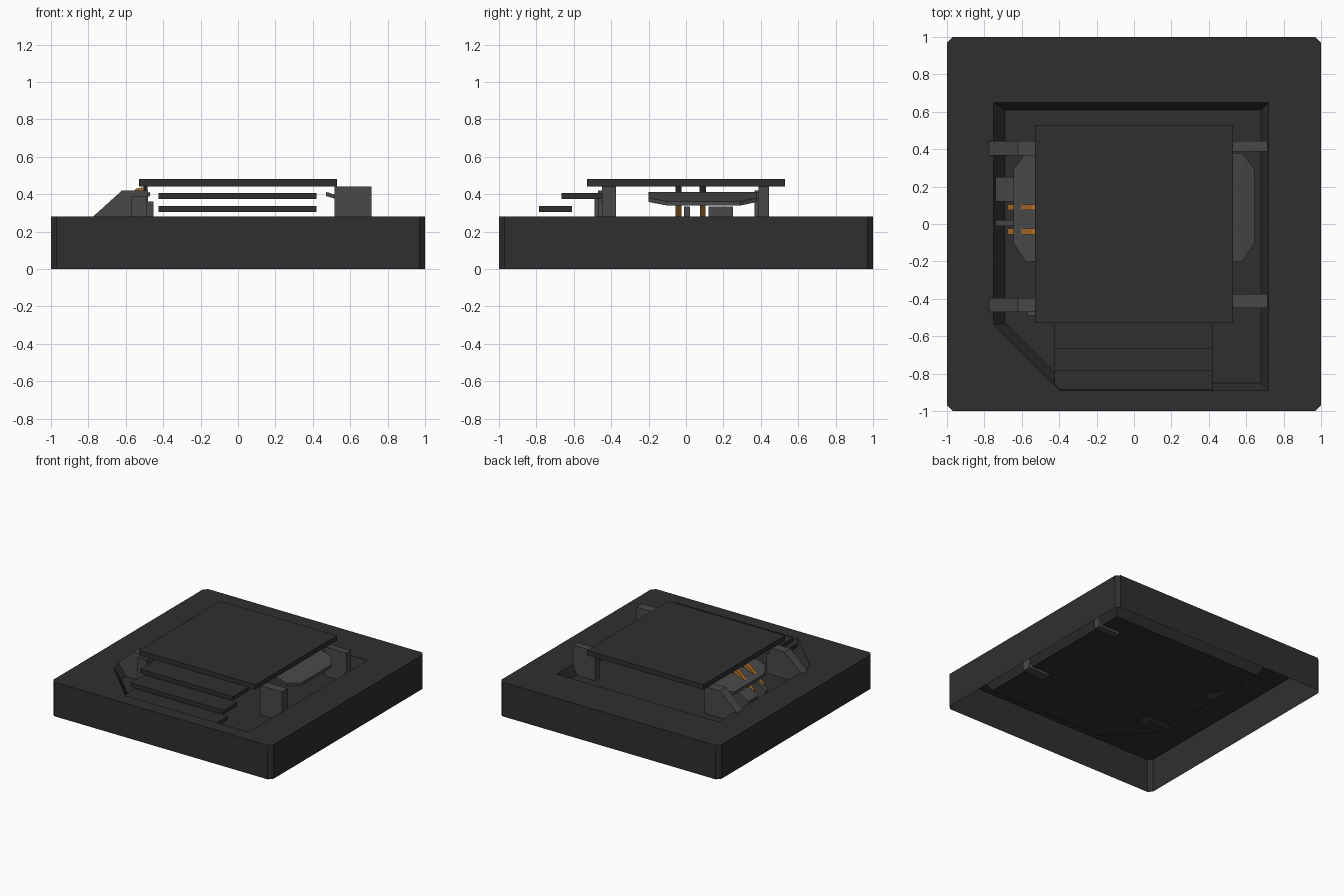
import bpy, bmesh
from mathutils import Vector

if "Cube" in bpy.data.objects:
    bpy.data.objects.remove(bpy.data.objects["Cube"])

def mat(name, c):
    m = bpy.data.materials.new(name)
    m.diffuse_color = (*c, 1)
    m.use_nodes = True
    m.node_tree.nodes["Principled BSDF"].inputs["Base Color"].default_value = m.diffuse_color
    return m

DARK = mat("charcoal", (.028, .028, .028))
GREY = mat("mid grey", (.065, .065, .065))
ORANGE = mat("copper orange", (.42, .16, .025))
BLACK = mat("near black", (.015, .015, .015))

def finish(bm, name, m, recalc=True):
    if recalc:
        bmesh.ops.recalc_face_normals(bm, faces=bm.faces)
    me = bpy.data.meshes.new(name)
    bm.to_mesh(me)
    bm.free()
    me.materials.append(m)
    ob = bpy.data.objects.new(name, me)
    bpy.context.collection.objects.link(ob)
    return ob

def loft(name, m, a, b):
    """Closed solid between two matching outlines of 3D points."""
    bm = bmesh.new()
    A = [bm.verts.new(p) for p in a]
    B = [bm.verts.new(p) for p in b]
    bm.faces.new(A)
    bm.faces.new(B[::-1])
    n = len(A)
    for i in range(n):
        j = (i + 1) % n
        bm.faces.new((A[i], B[i], B[j], A[j]))
    return finish(bm, name, m)

def box(name, m, x0, x1, y0, y1, z0, z1):
    q = [(x0, y0), (x1, y0), (x1, y1), (x0, y1)]
    return loft(name, m, [(*p, z0) for p in q], [(*p, z1) for p in q])

def side_profile(name, m, pts, y0, y1):
    """Extrude an x-z outline along y."""
    return loft(name, m, [(x, y0, z) for x, z in pts], [(x, y1, z) for x, z in pts])

# Base: open-bottomed shell with chamfered corners and a sunken pit
TOP, FLOOR, C = .28, .20, .03
outer = [(-1 + C, -1), (1 - C, -1), (1, -1 + C), (1, 1 - C),
         (1 - C, 1), (-1 + C, 1), (-1, 1 - C), (-1, -1 + C)]
rim = [(-.75, .65), (-.75, -.54), (-.4, -.89), (.72, -.89), (.72, .65)]
bed = [(-.69, .61), (-.69, -.53), (-.37, -.85), (.68, -.85), (.68, .61)]
bm = bmesh.new()

def ring(pts, z):
    return [bm.verts.new((x, y, z)) for x, y in pts]

def bridge(a, b):
    for i in range(len(a)):
        j = (i + 1) % len(a)
        bm.faces.new((a[i], a[j], b[j], b[i]))

o0, o1, r, f = ring(outer, 0), ring(outer, TOP), ring(rim, TOP), ring(bed, FLOOR)
bridge(o0, o1)
bridge(r, f)
bm.faces.new(f)
edges = [bm.edges.get((l[i], l[i - 1])) for l in (o1, r) for i in range(len(l))]
bmesh.ops.triangle_fill(bm, edges=edges, use_beauty=True, normal=(0, 0, 1))
flat = [e for e in bm.edges if len(e.link_faces) == 2
        and all(abs(v.co.z - TOP) < 1e-5 for g in e.link_faces for v in g.verts)]
bmesh.ops.recalc_face_normals(bm, faces=bm.faces)
if sum(g.normal.z * g.calc_area() for g in bm.faces) < 0:
    bmesh.ops.reverse_faces(bm, faces=bm.faces)
finish(bm, "base_shell", DARK, False)

# Raised platform
box("platform", DARK, -.53, .53, -.53, .53, .44, .48)

# Front steps
for i, (y0, y1) in enumerate([(-.665, -.45), (-.785, -.61), (-.89, -.73)]):
    z = .405 - .068 * i
    box(f"step_{i + 1}", DARK, -.425, .42, y0, y1, z - .032, z)

# Right brackets
for n, y0, y1 in (("front", -.45, -.375), ("back", .387, .443)):
    box(f"right_bracket_{n}", GREY, .515, .715, y0, y1, .18, .44)

# Left sloped brackets
slope = [(-.775, .28), (-.62, .42), (-.48, .42), (-.48, .2), (-.70, .2), (-.74, .235)]
for n, y0, y1 in (("front", -.47, -.395), ("back", .365, .445)):
    side_profile(f"left_bracket_{n}", GREY, slope, y0, y1)
box("left_bracket_rib", GREY, -.57, -.49, -.49, -.46, .2, .39)
box("left_bracket_toe", GREY, -.49, -.453, -.47, -.40, .2, .36)

# Small wedge struts beside the left wing
wedge = [(-.74, .29), (-.67, .335), (-.60, .335), (-.60, .2), (-.69, .2), (-.74, .27)]
for n, y0, y1 in (("wide", .12, .25), ("narrow", -.01, .022)):
    side_profile(f"strut_{n}", GREY, wedge, y0, y1)

# Tilted wings on both sides, corners cut on the outer edge
plan = [(.47, -.2), (.58, -.2), (.645, -.1), (.645, .29), (.58, .38), (.47, .38)]
for n, s in (("right", 1), ("left", -1)):
    top = [(s * x, y, .412 - .29 * (x - .47)) for x, y in plan]
    loft(f"{n}_wing", GREY, top, [(x, y, z - .022) for x, y, z in top])

# Orange slanted rods with dark end caps
rod = [(-.675, .27), (-.675, .305), (-.545, .43), (-.505, .437), (-.505, .41), (-.53, .40), (-.645, .27)]
for i, y in enumerate((-.04, .09)):
    side_profile(f"rod_{i + 1}", ORANGE, rod, y - .015, y + .015)
    box(f"rod_cap_{i + 1}", BLACK, -.505, -.485, y - .017, y + .017, .405, .44)
